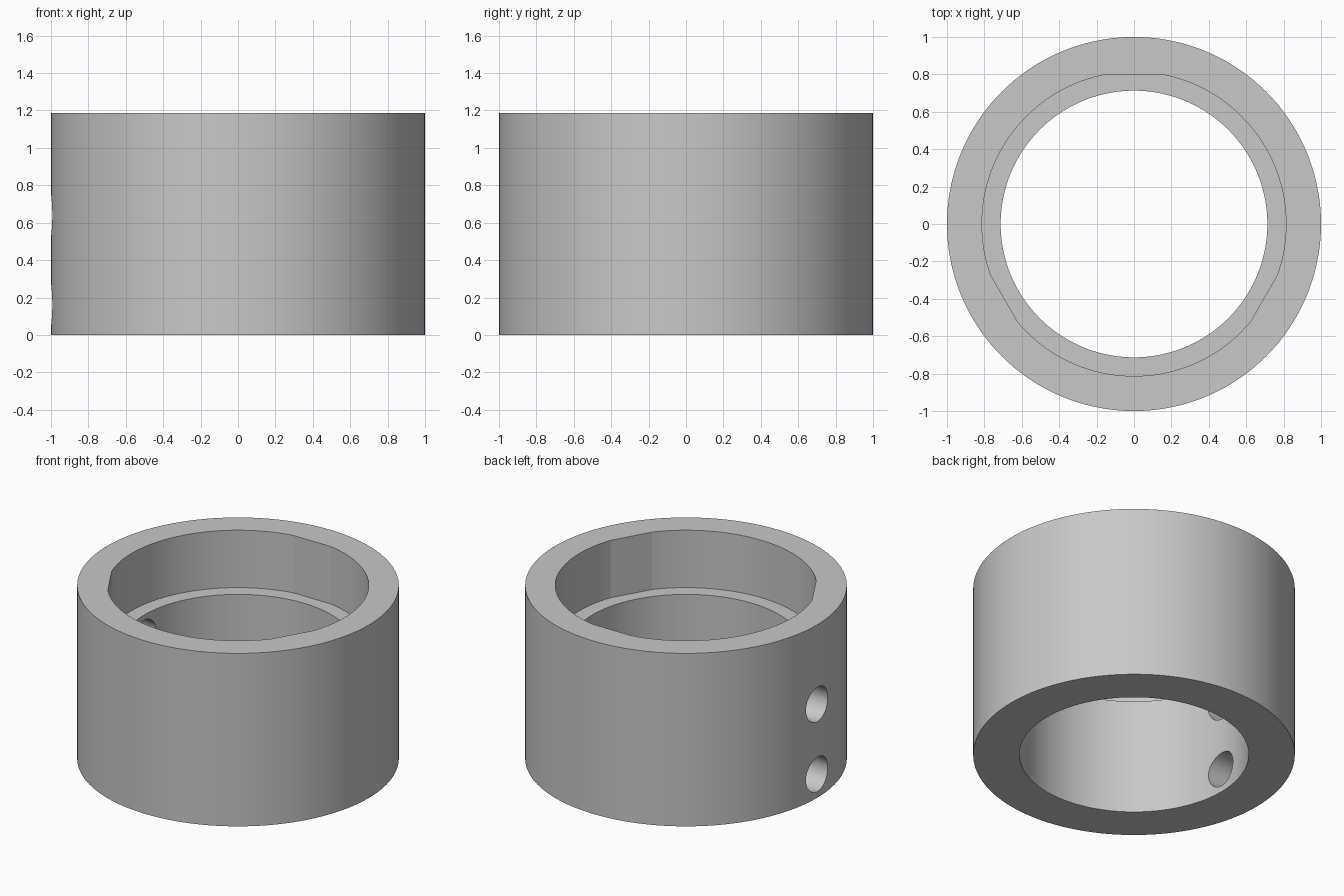
import bpy
import bmesh
import math
from mathutils import Matrix, Vector

HEIGHT = 1.187
LEDGE = 0.793
SEGMENTS = 144

cube = bpy.data.objects.get("Cube")
if cube:
    bpy.data.objects.remove(cube, do_unlink=True)

grey = bpy.data.materials.new("light grey")
grey.use_nodes = True
grey.diffuse_color = (0.58, 0.58, 0.58, 1)
grey.node_tree.nodes["Principled BSDF"].inputs["Base Color"].default_value = grey.diffuse_color


def prism(name, radius_at, bottom, top, segments=SEGMENTS, matrix=Matrix()):
    """Extrude a closed outline, given as radius by angle, along z."""
    bm = bmesh.new()
    outline = []
    for i in range(segments):
        a = math.tau * i / segments
        r = radius_at(a)
        outline.append(bm.verts.new((r * math.cos(a), r * math.sin(a), bottom)))
    face = bm.faces.new(outline)
    new = bmesh.ops.extrude_face_region(bm, geom=[face])["geom"]
    moved = [v for v in new if isinstance(v, bmesh.types.BMVert)]
    bmesh.ops.translate(bm, verts=moved, vec=(0, 0, top - bottom))
    bmesh.ops.recalc_face_normals(bm, faces=bm.faces)
    bm.transform(matrix)
    mesh = bpy.data.meshes.new(name)
    bm.to_mesh(mesh)
    bm.free()
    mesh.materials.append(grey)
    obj = bpy.data.objects.new(name, mesh)
    bpy.context.collection.objects.link(obj)
    return obj


def recess_radius(a):
    """Circle with three shallow flats, one facing the back."""
    third = math.tau / 3
    offset = (a - math.pi / 2 + third / 2) % third - third / 2
    return min(0.813, 0.8 / math.cos(offset))


# Collar body
collar = prism("collar", lambda a: 1.0, 0, HEIGHT)

# Through bore and wider keyed recess above the ledge
cutters = [
    prism("bore_cutter", lambda a: 0.713, -0.1, HEIGHT + 0.1),
    prism("recess_cutter", recess_radius, LEDGE, HEIGHT + 0.2),
]

# Two screw holes through the wall on one side
for z in (0.16, 0.64):
    sideways = Matrix.Translation(Vector((0, 0, z))) @ Matrix.Rotation(-math.pi / 2, 4, "Y")
    cutters.append(prism("screw_hole_cutter", lambda a: 0.118, 0.4, 1.2, 64, sideways))

bpy.ops.object.select_all(action="DESELECT")
bpy.context.view_layer.objects.active = collar
collar.select_set(True)
for cutter in cutters:
    cutter.hide_render = True
    cut = collar.modifiers.new(cutter.name, "BOOLEAN")
    cut.operation = "DIFFERENCE"
    cut.solver = "EXACT"
    cut.object = cutter
    bpy.ops.object.modifier_apply(modifier=cut.name)
    bpy.data.objects.remove(cutter, do_unlink=True)

# Smooth walls with crisp rims and flats
bpy.ops.object.shade_smooth_by_angle(angle=math.radians(8))
